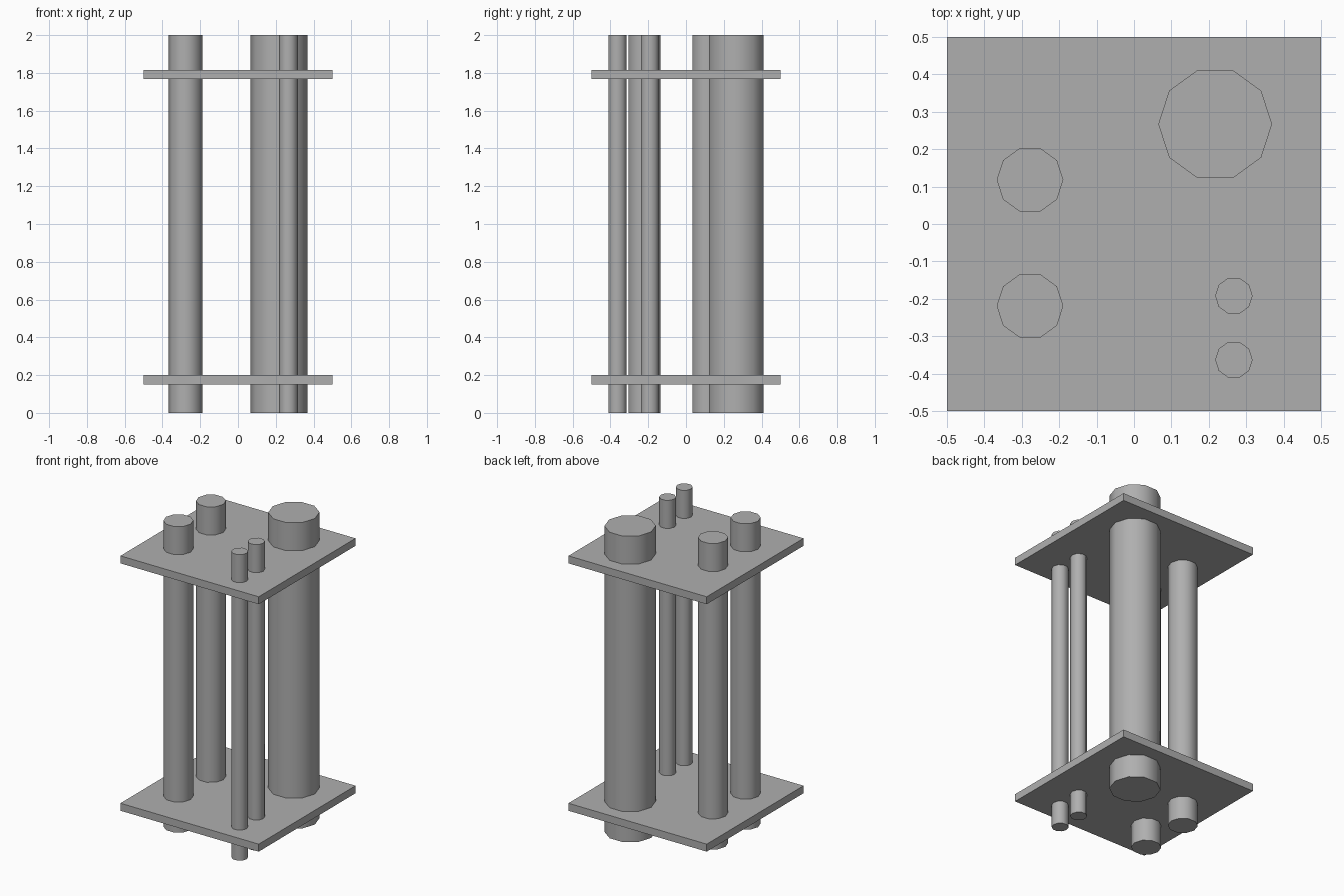
import bpy
import math

if "Cube" in bpy.data.objects:
    bpy.data.objects.remove(bpy.data.objects["Cube"])

# Dark grey for every part
grey = bpy.data.materials.new("dark_grey")
grey.diffuse_color = (0.43, 0.43, 0.43, 1)
grey.use_nodes = True
grey.node_tree.nodes["Principled BSDF"].inputs["Base Color"].default_value = grey.diffuse_color


def plate(name, z):
    bpy.ops.mesh.primitive_cube_add(size=1, location=(0, 0, z))
    ob = bpy.context.object
    ob.name = name
    ob.scale = (1, 1, 0.049)
    bpy.ops.object.transform_apply(location=False, rotation=False, scale=True)
    ob.data.materials.append(grey)


def pipe(name, x, y, radius):
    # ten-sided, with a corner pointing along +x
    bpy.ops.mesh.primitive_cylinder_add(vertices=10, radius=radius, depth=2,
                                        location=(x, y, 1),
                                        rotation=(0, 0, math.pi / 2))
    ob = bpy.context.object
    ob.name = name
    bpy.ops.object.transform_apply(location=False, rotation=True, scale=False)
    bpy.ops.object.shade_smooth_by_angle(angle=math.radians(45))
    ob.data.materials.append(grey)


# Bracket plates
plate("lower_plate", 0.175)
plate("upper_plate", 1.792)

# Vertical pipes passing through both plates
pipe("large_pipe", 0.217, 0.267, 0.152)
for i, y in enumerate((0.118, -0.219)):
    pipe(f"medium_pipe_{i + 1}", -0.278, y, 0.089)
for i, y in enumerate((-0.192, -0.363)):
    pipe(f"small_pipe_{i + 1}", 0.267, y, 0.05)
